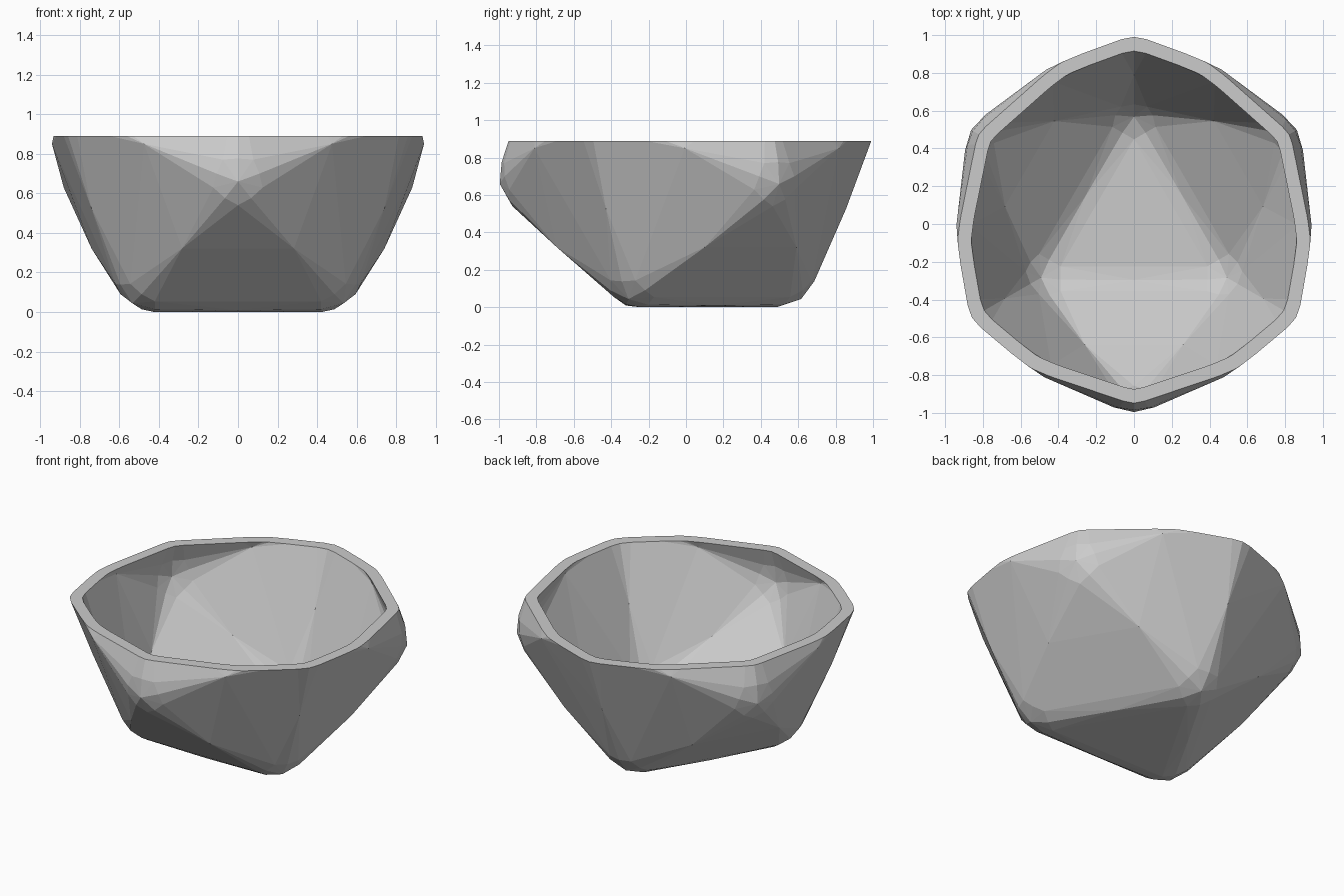
import bpy, bmesh
from math import radians, cos, sin, sqrt
from itertools import combinations
from mathutils import Vector

if "Cube" in bpy.data.objects:
    bpy.data.objects.remove(bpy.data.objects["Cube"])

R, ROUND = 0.80, 0.214          # core icosahedron radius and corner rounding
CENTRE = Vector((0, 0, 0.85))
RIM = 0.89
INNER = 0.923                   # inner shell relative to outer


def ring(radius, z, start):
    return [Vector((radius * cos(radians(start + 120 * i)),
                    radius * sin(radians(start + 120 * i)), z)) for i in range(3)]


# Icosahedron resting on a triangular face
core = (ring(0.607 * R, -0.795 * R, 90) + ring(0.982 * R, -0.188 * R, 270)
        + ring(0.982 * R + 0.018, 0.188 * R, 90) + ring(0.607 * R, 0.795 * R, 270))


def near(a, b):
    return (core[a] - core[b]).length < 1.3 * R


edges = [e for e in combinations(range(12), 2) if near(*e)]
faces = [f for f in combinations(range(12), 3)
         if all(near(a, b) for a, b in combinations(f, 2))]

# Rounded corners: one point per touching face, edge and vertex direction
points = []
for group in faces + edges + [(i,) for i in range(12)]:
    mid = sum((core[i] for i in group), Vector()) / len(group)
    points += [core[i] + mid.normalized() * ROUND for i in group]

# Gently bulged edges, strongest around the waist
for a, b in edges:
    mid = (core[a] + core[b]) / 2
    bulge = 0.94 if abs(mid.z) < 0.1 else (0.915 if abs(mid.z) < 0.4 else 0.9)
    points.append(mid.normalized() * bulge)


def add_shell(bm, scale, flip):
    """Convex faceted shell, open above the rim; returns its rim edges."""
    part = bmesh.new()
    for p in points:
        q = CENTRE + p * scale
        q.z = max(q.z, CENTRE.z * (1 - scale))
        part.verts.new(q)
    bmesh.ops.convex_hull(part, input=part.verts[:])
    bmesh.ops.delete(part, geom=[v for v in part.verts if not v.link_faces], context='VERTS')
    bmesh.ops.bisect_plane(part, geom=part.verts[:] + part.edges[:] + part.faces[:],
                           dist=1e-5, plane_co=(0, 0, RIM), plane_no=(0, 0, 1),
                           clear_outer=True)
    bmesh.ops.remove_doubles(part, verts=part.verts[:], dist=0.002)
    bmesh.ops.recalc_face_normals(part, faces=part.faces[:])
    if flip:
        bmesh.ops.reverse_faces(part, faces=part.faces[:])
    mesh = bpy.data.meshes.new("shell")
    part.to_mesh(mesh)
    part.free()
    bm.from_mesh(mesh)
    bpy.data.meshes.remove(mesh)


# Bowl: outer and inner shells joined by a flat rim
bm = bmesh.new()
add_shell(bm, 1.0, False)
add_shell(bm, INNER, True)
rim = [e for e in bm.edges if e.is_boundary]
bmesh.ops.bridge_loops(bm, edges=rim)
bmesh.ops.recalc_face_normals(bm, faces=bm.faces[:])

mesh = bpy.data.meshes.new("bowl")
bm.to_mesh(mesh)
bm.free()
bowl = bpy.data.objects.new("bowl", mesh)
bpy.context.collection.objects.link(bowl)
